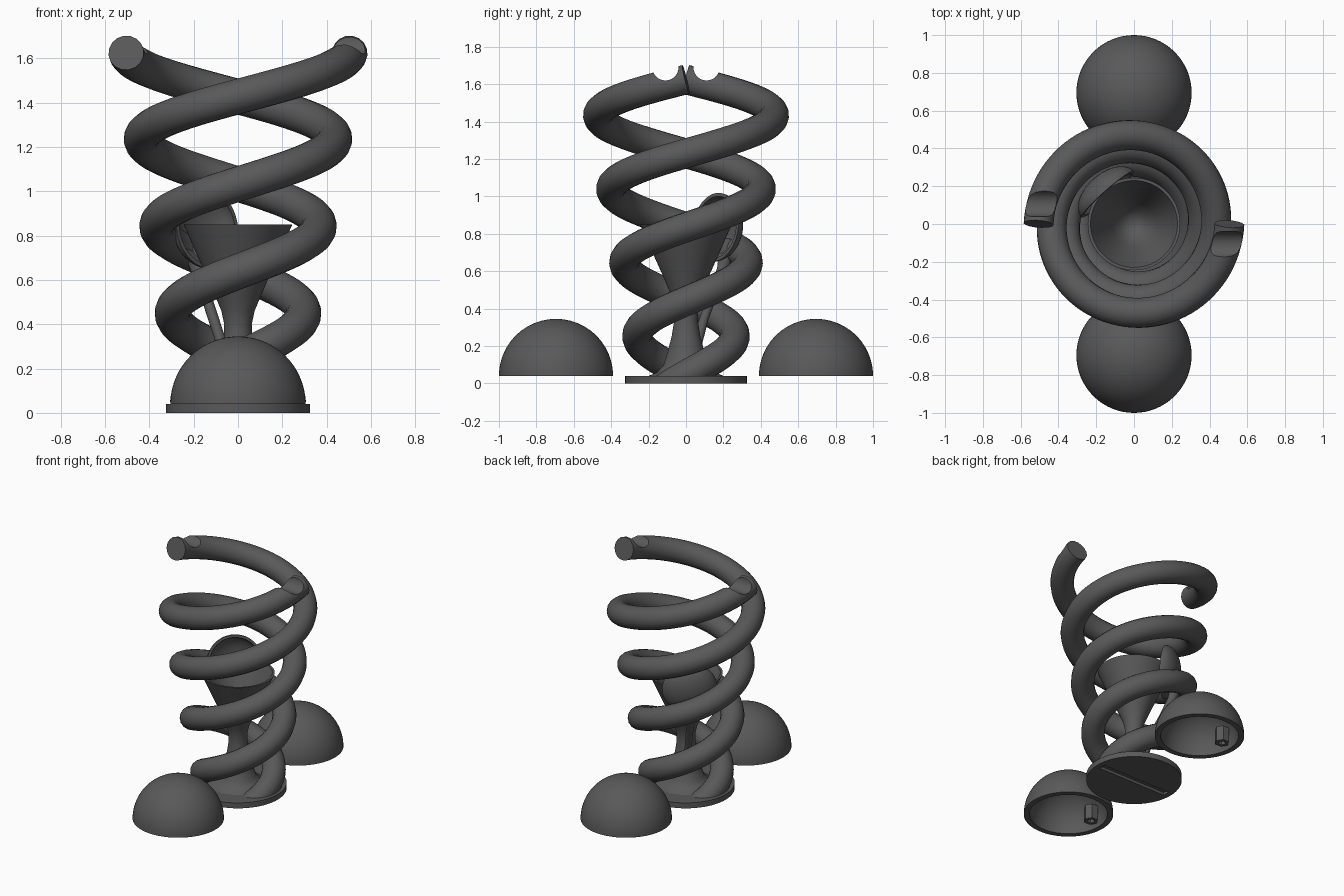
import bpy, bmesh
from math import sin, cos, pi, tau
from mathutils import Vector, Matrix

cube = bpy.data.objects.get("Cube")
if cube:
    bpy.data.objects.remove(cube, do_unlink=True)

mat = bpy.data.materials.new("dark grey")
mat.use_nodes = True
GREY = (0.1, 0.1, 0.1, 1)
mat.diffuse_color = GREY
bsdf = next(n for n in mat.node_tree.nodes if n.type == 'BSDF_PRINCIPLED')
bsdf.inputs["Base Color"].default_value = GREY


def activate(ob):
    bpy.ops.object.select_all(action='DESELECT')
    ob.select_set(True)
    bpy.context.view_layer.objects.active = ob


def finish(name, bm, loc=(0, 0, 0)):
    bmesh.ops.recalc_face_normals(bm, faces=bm.faces)
    me = bpy.data.meshes.new(name)
    bm.to_mesh(me)
    bm.free()
    me.materials.append(mat)
    ob = bpy.data.objects.new(name, me)
    bpy.context.collection.objects.link(ob)
    ob.location = loc
    activate(ob)
    bpy.ops.object.shade_smooth_by_angle(angle=0.6)
    return ob


def lathe(name, profile, segs=64, loc=(0, 0, 0)):
    """Spin a closed (radius, height) outline around z."""
    bm = bmesh.new()
    vs = [bm.verts.new((r, 0, z)) for r, z in profile]
    es = [bm.edges.new((a, b)) for a, b in zip(vs, vs[1:])]
    if profile[0][0] > 0 and profile[-1][0] > 0:
        es.append(bm.edges.new((vs[-1], vs[0])))
    bmesh.ops.spin(bm, geom=vs + es, cent=(0, 0, 0), axis=(0, 0, 1),
                   angle=tau, steps=segs, use_merge=False)
    bmesh.ops.remove_doubles(bm, verts=bm.verts, dist=1e-4)
    return finish(name, bm, loc)


def tube(name, points, depth, radii=None):
    """Round tube along a path, turned into a mesh."""
    cu = bpy.data.curves.new(name, 'CURVE')
    cu.dimensions = '3D'
    cu.bevel_depth = depth
    cu.bevel_resolution = 6
    cu.use_fill_caps = True
    sp = cu.splines.new('POLY')
    sp.points.add(len(points) - 1)
    for i, p in enumerate(points):
        sp.points[i].co = (*p, 1)
        sp.points[i].radius = radii[i] if radii else 1
    tmp = bpy.data.objects.new(name, cu)
    bpy.context.collection.objects.link(tmp)
    bpy.context.view_layer.update()
    me = bpy.data.meshes.new_from_object(
        tmp.evaluated_get(bpy.context.evaluated_depsgraph_get()))
    bm = bmesh.new()
    bm.from_mesh(me)
    bpy.data.objects.remove(tmp, do_unlink=True)
    bpy.data.meshes.remove(me)
    bmesh.ops.remove_doubles(bm, verts=bm.verts, dist=1e-5)
    return bm


def cut(ob, cutter):
    cutter.hide_render = True
    activate(ob)
    m = ob.modifiers.new("cut", 'BOOLEAN')
    m.operation = 'DIFFERENCE'
    m.solver = 'EXACT'
    m.object = cutter
    # keep the cut ahead of any shading modifier
    bpy.ops.object.modifier_move_to_index(modifier="cut", index=0)
    bpy.ops.object.modifier_apply(modifier="cut")
    bpy.data.objects.remove(cutter, do_unlink=True)
    activate(ob)
    bpy.ops.object.shade_smooth_by_angle(angle=0.6)


# round base with a slot underneath
base = lathe("base", [(0, 0), (0.325, 0), (0.325, 0.04), (0, 0.04)])
bm = bmesh.new()
bmesh.ops.create_cube(bm, size=1, matrix=Matrix.Diagonal((0.57, 0.05, 0.04, 1)))
cut(base, finish("slot_cutter", bm))

# two widening spiral strands, each with a hook notch near the tip
TOP, PITCH = 1.625, 0.79
for side, start in (("right", pi), ("left", 0)):
    path = []
    for i in range(201):
        turn = -2.1 + 2.1 * i / 200
        z = TOP + PITCH * turn
        r = 0.505 + 0.14 * turn
        a = start + tau * turn
        path.append((r * cos(a), r * sin(a), z))
    bm = tube("strand", path, 0.08)
    res = bmesh.ops.bisect_plane(bm, geom=bm.verts[:] + bm.edges[:] + bm.faces[:],
                                 plane_co=(0, 0, 0.02), plane_no=(0, 0, 1),
                                 clear_inner=True)
    rim = [e for e in res["geom_cut"] if isinstance(e, bmesh.types.BMEdge)]
    bmesh.ops.holes_fill(bm, edges=rim)
    strand = finish(side + "_spiral_strand", bm)

    bm = bmesh.new()
    s = cos(start)
    bmesh.ops.create_cone(bm, cap_ends=True, segments=32, radius1=0.07,
                          radius2=0.07, depth=0.4,
                          matrix=Matrix.Translation((s * 0.505, -s * 0.11, 1.69))
                          @ Matrix.Rotation(pi / 2, 4, 'Y'))
    cut(strand, finish("notch_cutter", bm))

# flared central cup
outer = [(0.2, 0.04), (0.155, 0.06), (0.12, 0.1), (0.098, 0.17), (0.077, 0.25),
         (0.064, 0.33), (0.062, 0.4), (0.075, 0.46), (0.1, 0.52), (0.13, 0.59),
         (0.175, 0.69), (0.245, 0.85)]
inner = [(0.23, 0.85), (0.16, 0.69), (0.115, 0.59), (0.07, 0.51), (0, 0.47)]
lathe("cup", [(0, 0.04)] + outer + inner)

# spoon leaning out behind the cup
lean = Vector((-0.66, 0.75, 0)).normalized()
bm = tube("stalk", [lean * d + Vector((0, 0, z)) for d, z in
                    ((0.02, 0.04), (0.07, 0.2), (0.13, 0.35), (0.2, 0.49),
                     (0.26, 0.61), (0.29, 0.7), (0.3, 0.77))],
          0.03, [1.4, 1, 0.8, 0.8, 1, 1.4, 1.6])
finish("spoon_stalk", bm)

bowl = []
for k in range(13):
    a = pi / 2 * k / 12
    bowl.append((0.185 * cos(a), 0.11 * sin(a)))
hollow = [(r * 0.9, h * 0.82) for r, h in reversed(bowl)]
spoon = lathe("spoon_bowl", bowl + hollow, 48, lean * 0.21 + Vector((0, 0, 0.835)))
spoon.rotation_euler = (lean - Vector((0, 0, 0.12))).to_track_quat('Z', 'Y').to_euler()

# hollow half domes in front and behind, each with a socket peg inside
for side, y in (("front", -0.695), ("back", 0.695)):
    shell = []
    for k in range(25):
        a = pi / 2 * k / 24
        shell.append((0.305 * cos(a), 0.305 * sin(a)))
    lining = [(r * 0.87, h * 0.87) for r, h in reversed(shell)]
    lathe(side + "_dome", shell + lining, 64, (0, y, 0.04))
    lathe(side + "_dome_peg", [(0, 0.17), (0.05, 0.17), (0.05, 0.06),
                               (0.025, 0.06), (0.025, 0.1), (0, 0.1)],
          6, (-0.2, y, 0))
